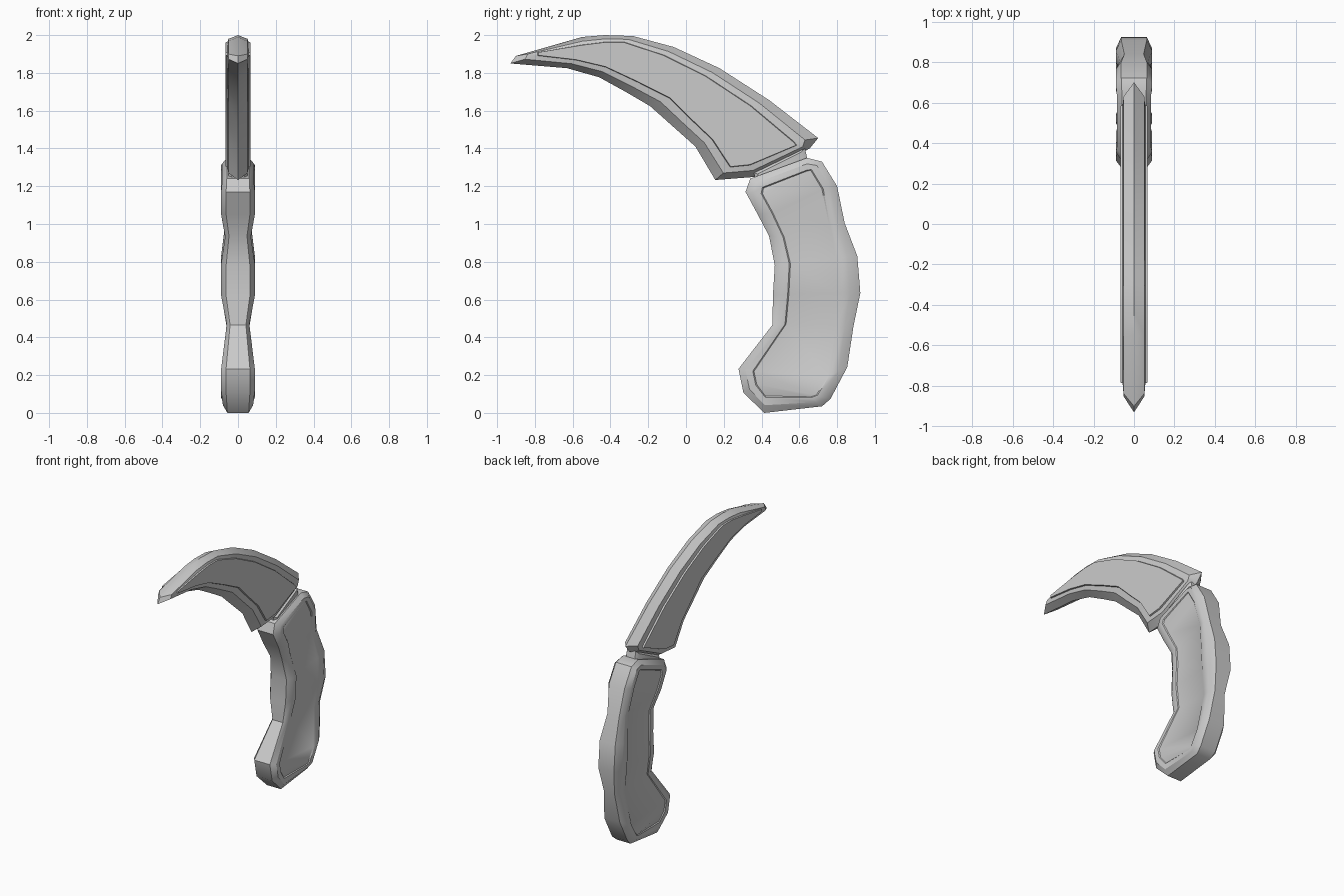
import bpy, bmesh, math


def slab(name, outer, inner, widths, rings):
    """Each side lists points (y, z) along two opposite edges; rings give
    (blend from outer to inner outline, fraction of half width)."""
    loop_o = outer[0] + outer[1][::-1]
    loop_i = inner[0] + inner[1][::-1]
    w = widths + widths[::-1]
    n, half = len(loop_o), len(widths)
    bm = bmesh.new()

    def ring(t, f):
        return [bm.verts.new((f * w[k],
                              a[0] + (b[0] - a[0]) * t,
                              a[1] + (b[1] - a[1]) * t))
                for k, (a, b) in enumerate(zip(loop_o, loop_i))]

    # Rings run from the panel on one side, round the rim, to the other panel
    left = [(t, -f) for t, f in rings if f > 0]
    all_rings = [ring(t, f) for t, f in rings[::-1] + left]
    for r, s in zip(all_rings, all_rings[1:]):
        for k in range(n):
            j = (k + 1) % n
            bm.faces.new((r[k], r[j], s[j], s[k]))
    # Side panels, filled rung by rung
    for r in (all_rings[0], all_rings[-1]):
        for k in range(half - 1):
            bm.faces.new((r[k], r[k + 1], r[n - 2 - k], r[n - 1 - k]))
    bmesh.ops.recalc_face_normals(bm, faces=bm.faces)
    mesh = bpy.data.meshes.new(name)
    bm.to_mesh(mesh)
    bm.free()
    obj = bpy.data.objects.new(name, mesh)
    bpy.context.collection.objects.link(obj)
    bpy.ops.object.select_all(action='DESELECT')
    obj.select_set(True)
    bpy.context.view_layer.objects.active = obj
    bpy.ops.object.shade_smooth_by_angle(angle=math.radians(35))
    return obj


# Curved grip with waists and a hooked butt
grip_front = [(.34, 1.24), (.315, 1.17), (.38, 1.05), (.44, .936), (.47, .78),
              (.46, .62), (.458, .466), (.278, .233), (.304, .106), (.415, 0)]
grip_back = [(.64, 1.35), (.72, 1.33), (.80, 1.20), (.84, 1.005), (.907, .83),
             (.923, .635), (.886, .455), (.854, .243), (.765, .074), (.72, .035)]
panel_front = [(.41, 1.19), (.405, 1.16), (.46, 1.06), (.52, .93), (.553, .79),
               (.545, .63), (.53, .47), (.36, .22), (.375, .15), (.42, .09)]
panel_back = [(.64, 1.28), (.66, 1.285), (.72, 1.185), (.755, 1.0), (.79, .82),
              (.80, .635), (.785, .455), (.75, .19), (.69, .095), (.66, .085)]
slab("handle", (grip_front, grip_back), (panel_front, panel_back),
     [.085, .09, .09, .068, .09, .09, .06, .09, .09, .08],
     [(0, .7), (.45, 1), (.92, 1), (1, .93)])

# Sickle blade with ridged edges and raised side panels
spine = [(-.90, 1.89), (-.55, 1.99), (-.43, 2.0), (-.28, 1.995), (-.065, 1.937),
         (.177, 1.825), (.44, 1.656), (.70, 1.455), (.655, 1.40)]
edge = [(-.93, 1.85), (-.63, 1.825), (-.46, 1.777), (-.32, 1.70), (-.19, 1.624),
        (-.07, 1.517), (.05, 1.41), (.155, 1.233), (.373, 1.25)]
inner_spine = [(-.775, 1.91), (-.55, 1.945), (-.43, 1.96), (-.33, 1.96),
               (-.12, 1.89), (.10, 1.78), (.336, 1.624), (.56, 1.435), (.58, 1.418)]
inner_edge = [(-.775, 1.895), (-.58, 1.872), (-.425, 1.836), (-.25, 1.755),
              (-.08, 1.67), (.03, 1.56), (.145, 1.45), (.24, 1.307), (.336, 1.317)]
slab("blade", (spine, edge), (inner_spine, inner_edge), [.067] * 9,
     [(0, 0), (.5, .76), (.92, .84), (.96, 1), (1, 1)])

# Short neck joining blade to handle
slab("neck", ([(.36, 1.27), (.37, 1.21)], [(.63, 1.40), (.65, 1.31)]),
     ([(.38, 1.265), (.39, 1.22)], [(.61, 1.38), (.63, 1.31)]),
     [.05, .05], [(0, .7), (1, 1)])
